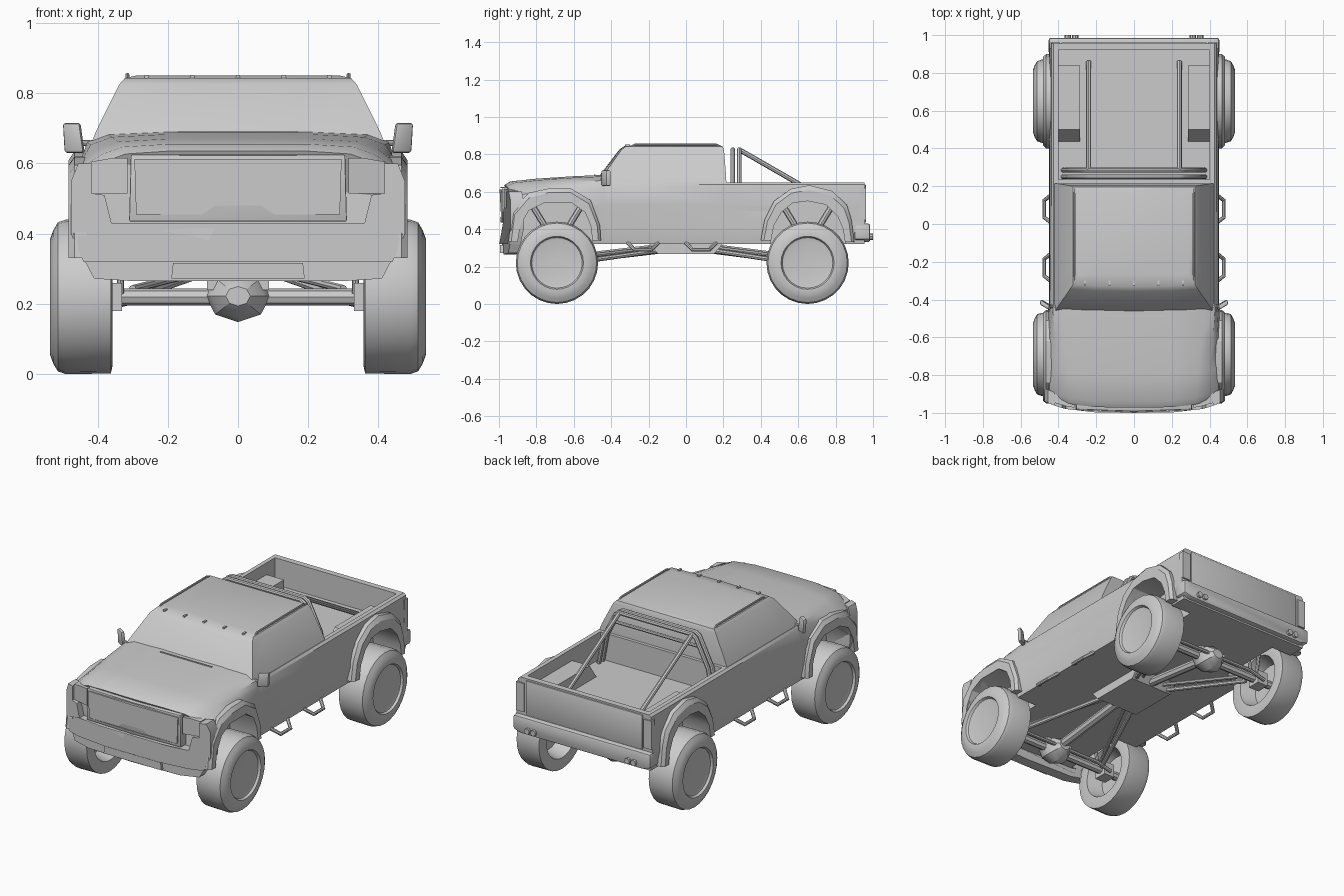
import bpy, bmesh, math

if "Cube" in bpy.data.objects:
    bpy.data.objects.remove(bpy.data.objects["Cube"])


def finish(ob, mirror=False, bevel=0, angle=30):
    bpy.ops.object.select_all(action='DESELECT')
    bpy.context.view_layer.objects.active = ob
    ob.select_set(True)
    if bevel:
        m = ob.modifiers.new("bevel", 'BEVEL')
        m.width, m.segments, m.limit_method = bevel, 2, 'ANGLE'
    if mirror:
        m = ob.modifiers.new("mirror", 'MIRROR')
        m.use_mirror_merge = False
    for m in list(ob.modifiers):
        bpy.ops.object.modifier_apply(modifier=m.name)
    bpy.ops.object.shade_smooth_by_angle(angle=math.radians(angle))
    return ob


def loft(name, rings, closed=True, caps=True, **kw):
    bm = bmesh.new()
    vs = [[bm.verts.new(p) for p in r] for r in rings]
    n = len(rings[0])
    for a, b in zip(vs, vs[1:]):
        for i in range(n if closed else n - 1):
            j = (i + 1) % n
            bm.faces.new((a[i], a[j], b[j], b[i]))
    if caps:
        bm.faces.new(vs[0])
        bm.faces.new(vs[-1][::-1])
    bmesh.ops.recalc_face_normals(bm, faces=bm.faces)
    me = bpy.data.meshes.new(name)
    bm.to_mesh(me)
    bm.free()
    ob = bpy.data.objects.new(name, me)
    bpy.context.collection.objects.link(ob)
    return finish(ob, **kw)


def box(name, x, y, z, **kw):
    return loft(name, [[(x[0], y[0], c), (x[1], y[0], c), (x[1], y[1], c), (x[0], y[1], c)] for c in z], **kw)


def prism(name, yz, x0, x1, **kw):
    return loft(name, [[(x, y, z) for y, z in yz] for x in (x0, x1)], **kw)


def bow(x):
    return .055 * (abs(x) / .46) ** 4


def sym(half):
    return half + [(-x, z) for x, z in reversed(half) if x > 0]


def panel(name, xz, y0, y1, curve=True, **kw):
    return loft(name, [[(x, y + (bow(x) if curve else 0), z) for x, z in xz] for y in (y0, y1)], **kw)


def tube(name, pts, r, mirror=False):
    cu = bpy.data.curves.new(name, 'CURVE')
    cu.dimensions, cu.bevel_depth, cu.bevel_resolution, cu.use_fill_caps = '3D', r, 2, True
    sp = cu.splines.new('POLY')
    sp.points.add(len(pts) - 1)
    for p, c in zip(sp.points, pts):
        p.co = (*c, 1)
    ob = bpy.data.objects.new(name, cu)
    bpy.context.collection.objects.link(ob)
    bpy.ops.object.select_all(action='DESELECT')
    ob.select_set(True)
    bpy.context.view_layer.objects.active = ob
    bpy.ops.object.convert(target='MESH')
    return finish(bpy.context.view_layer.objects.active, mirror)


def cut(ob, cutter):
    m = ob.modifiers.new("cut", 'BOOLEAN')
    m.object, m.operation, m.solver = cutter, 'DIFFERENCE', 'EXACT'
    finish(ob)


# Lower body: nose, hood, doors and bed in one loft
def section(y, zc, crease, side, front=0):
    half = [(0, zc), (.2, zc), (crease, zc - .008), (crease + .06, zc - .03),
            (side - .012, zc - .07), (side, .53), (side - .004, .50), (side + .004, .42), (.435, .32), (0, .32)]
    if zc == .65:
        half[2:5] = [(.36, .65), (.425, .65), (.438, .638)]
    ring = half + [(-x, z) for x, z in half[-2:0:-1]]
    return [(x, y + front * bow(x) * 1.2, z) for x, z in ring]


body = loft("body", [section(-.972, .635, .32, .455, 1), section(-.94, .655, .33, .46, 1),
                     section(-.8, .67, .34, .462, .6), section(-.6, .683, .36, .458),
                     section(-.44, .69, .37, .45), section(-.42, .65, .36, .447),
                     section(.215, .65, .36, .447), section(.955, .65, .36, .447)])
cavity = box("bed_cutter", (-.40, .40), (.235, .92), (.49, .8))
wheel_box = prism("bed_wheel_box", [(.43, .48), (.50, .58), (.84, .58), (.84, .48)], .285, .41, mirror=True)
cut(body, cavity)

# Wheel arches: cut openings and add flares
arches = {
    "front": ([(-.95, .33), (-.93, .50), (-.84, .595), (-.73, .618), (-.62, .62), (-.51, .555), (-.46, .42), (-.455, .34)],
              [(-.90, .33), (-.885, .42), (-.84, .50), (-.76, .54), (-.61, .54), (-.54, .49), (-.51, .42), (-.50, .34)]),
    "rear": ([(.40, .34), (.42, .45), (.47, .55), (.56, .615), (.66, .635), (.78, .605), (.86, .53), (.885, .45), (.90, .33)],
             [(.455, .34), (.47, .42), (.51, .49), (.57, .54), (.65, .55), (.75, .53), (.81, .47), (.84, .40), (.85, .33)])}
cutters = [cavity]
for end, (outer, inner) in arches.items():
    c = prism(end + "_arch_cutter", [(inner[0][0], .2)] + inner + [(inner[-1][0], .2)], .30, .6, mirror=True)
    cut(body, c)
    if end == "rear":
        cut(wheel_box, c)
    cutters.append(c)
    rings = []
    for (a, b), (p, q) in zip(outer, inner):
        rings.append([(.43, a, b), (.465, a, b), (.482, a * .7 + p * .3, b * .7 + q * .3), (.482, p, q), (.43, p, q)])
    loft(end + "_fender_flare", rings, mirror=True)
for c in cutters:
    bpy.data.objects.remove(c)

# Cab
def cab_ring(z, w, y0, y1, b):
    half = [(0, y0 - b), (w * .6, y0 - b * .7), (w, y0), (w, y0 + .12), (w, y1), (0, y1)]
    return [(x, y, z) for x, y in half + [(-x, y) for x, y in half[-2:0:-1]]]


loft("cab", [cab_ring(.64, .425, -.475, .216, .02), cab_ring(.69, .405, -.44, .214, .02),
             cab_ring(.825, .338, -.345, .203, .012), cab_ring(.843, .322, -.32, .195, .012),
             cab_ring(.85, .29, -.27, .17, 0)])
tube("roof_rail", [(.315, -.3, .838), (.315, -.27, .852), (.315, .16, .852), (.315, .19, .838)], .006, mirror=True)
for i in range(5):
    x = (i - 2) * .13
    box("roof_marker", (x - .006, x + .006), (-.325, -.30), (.835, .852))
box("cowl_vent", (-.17, .17), (-.492, -.484), (.68, .692))

# Mirrors
loft("mirror_housing", [[(.44 + d, -.455, z), (.495 + d * .4, -.425, z), (.49 + d * .4, -.40, z), (.435 + d, -.43, z)]
                        for z, d in ((.63, 0), (.715, .012))], mirror=True, bevel=.008)
tube("mirror_arm", [(.40, -.44, .658), (.46, -.435, .658)], .008, mirror=True)

# Front end
panel("front_bumper", sym([(0, .32), (.2, .32), (.36, .32), (.44, .32), (.475, .40), (.475, .55), (.455, .60), (.417, .60),
                           (.417, .515), (.38, .51), (.36, .43), (.2, .43), (0, .43)]), -1, -.93)
panel("grille_frame", sym([(0, .435), (.31, .435), (.305, .625), (0, .625)]), -.992, -.94, bevel=.004)
panel("grille", sym([(0, .455), (.29, .455), (.295, .612), (0, .612)]), -.997, -.95)
panel("headlight", [(.315, .515), (.417, .515), (.417, .605), (.36, .615), (.315, .615)], -.985, -.93, mirror=True)
panel("bumper_lip", sym([(0, .265), (.3, .265), (.41, .272), (.435, .32), (.3, .32), (0, .32)]), -.985, -.92)
panel("lip_plate", [(-.19, .272), (.19, .272), (.185, .316), (-.185, .316)], -.995, -.95)

# Rear end
panel("rear_bumper", sym([(0, .33), (.25, .33), (.40, .33), (.452, .345), (.452, .43), (.40, .43), (.25, .43), (0, .43)]),
      .985, .90, curve=False, bevel=.012)
box("tailgate", (-.385, .385), (.94, .962), (.435, .64), bevel=.005)
box("tail_light", (.395, .447), (.93, .963), (.45, .62), mirror=True)
for x in (.31, .35):
    tube("rear_lamp", [(x, .97, .36), (x, 1, .36)], .017, mirror=True)

# Bed roll bars
for y in (.25, .285):
    tube("roll_hoop", [(-.375, y, .49), (-.345, y, .65), (-.265, y, .81), (-.24, y, .825),
                       (.24, y, .825), (.265, y, .81), (.345, y, .65), (.375, y, .49)], .013)
tube("hoop_crossbar", [(-.29, .285, .765), (.29, .285, .765)], .01)
tube("roll_brace", [(.24, .285, .825), (.24, .86, .495)], .013, mirror=True)

# Side steps
for y in (-.23, .08):
    tube("side_step", [(.43, y - .08, .325), (.475, y - .045, .29), (.475, y + .045, .29), (.43, y + .08, .325)],
         .011, mirror=True)

# Wheels
profile = [(.45, .001), (.45, .125), (.36, .15), (.358, .2), (.362, .218), (.49, .22), (.513, .212), (.526, .19),
           (.535, .165), (.535, .142), (.522, .135), (.518, .12), (.522, .001)]
for end, y in (("front", -.69), ("rear", .65)):
    rings = [[(x, y + r * math.cos(a), .22 + r * math.sin(a)) for a in [math.tau * i / 28 for i in range(28)]]
             for x, r in profile]
    loft(end + "_wheel", rings, mirror=True, angle=35)

    # Axle, differential, shocks and links
    s = -1 if y < 0 else 1
    tube(end + "_axle", [(-.46, y, .22), (.46, y, .22)], .024)
    box(end + "_hub_mount", (.33, .40), (y - .04, y + .04), (.18, .26), mirror=True)
    rings = [[(r * math.cos(math.tau * i / 8), y + d, .222 + .8 * r * math.sin(math.tau * i / 8)) for i in range(8)]
             for d, r in ((-.085, .035), (-.05, .075), (-.015, .092), (.015, .092), (.05, .075), (.085, .035))]
    loft(end + "_differential", rings)
    box(end + "_axle_mount", (-.088, .088), (y - .04, y + .04), (.24, .265))
    tube(end + "_driveshaft", [(0, y, .23), (0, .14 * s, .295)], .026)
    tube(end + "_lower_link", [(.31, y - .04 * s, .215), (.11, .15 * s, .285)], .013, mirror=True)
    tube(end + "_upper_link", [(.30, y - .04 * s, .243), (.07, .16 * s, .30)], .011, mirror=True)
    tube(end + "_tie_rod", [(.36, y + .06, .195), (.26, y + .06, .22), (-.26, y + .06, .22), (-.36, y + .06, .195)], .011)
    for d in (-1, 1):
        tube(end + "_shock", [(.335, y + d * .14, .54), (.335, y + d * .045, .385)], .017, mirror=True)
        tube(end + "_shock_rod", [(.335, y + d * .05, .40), (.335, y + d * .02, .23)], .01, mirror=True)

# Transmission skid plate
prism("skid_plate", [(-.2, .325), (-.15, .268), (.15, .268), (.2, .325)], -.14, .14)
